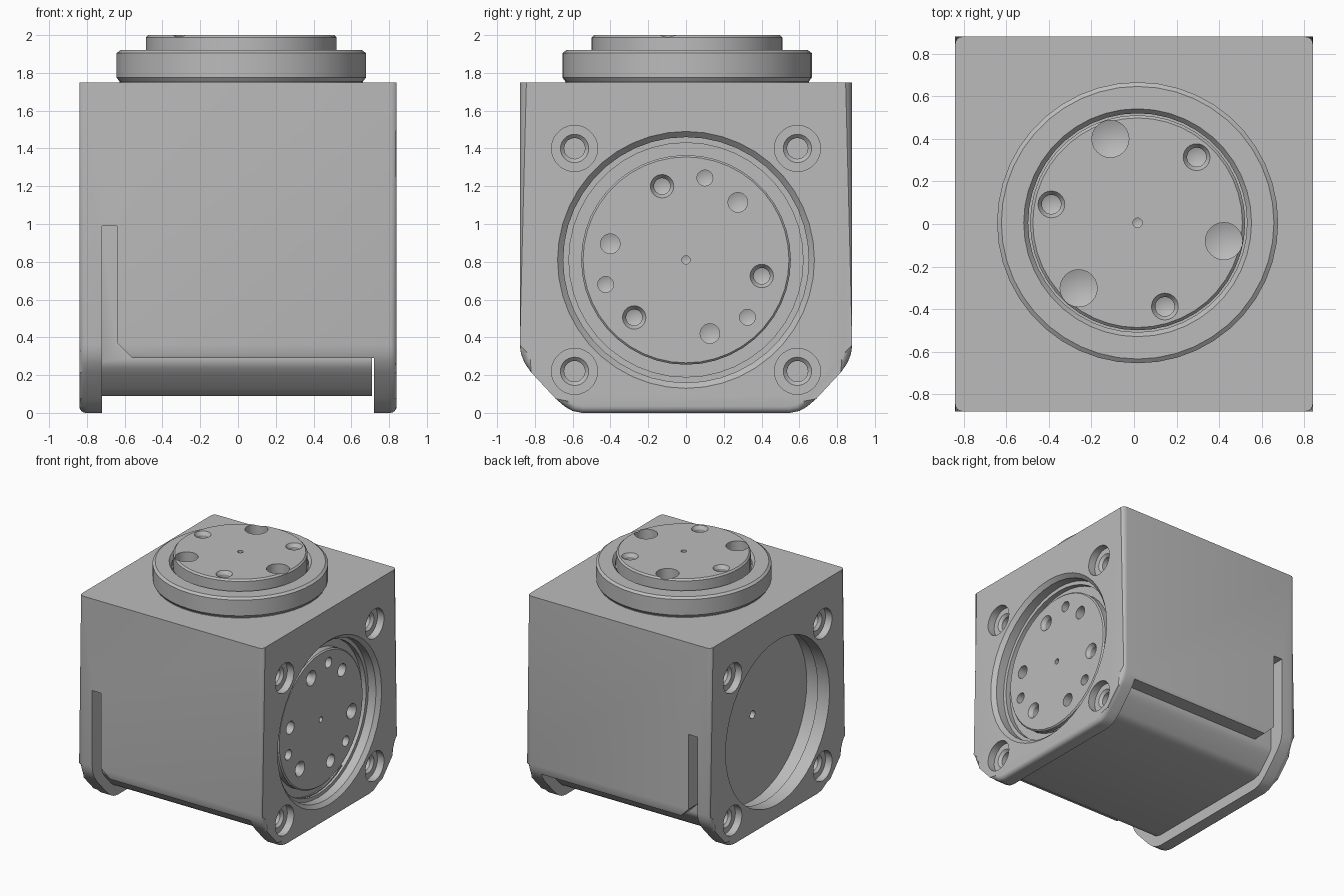
import bpy, bmesh, math
from mathutils import Matrix

cube = bpy.data.objects.get("Cube")
if cube:
    bpy.data.objects.remove(cube, do_unlink=True)

grey = bpy.data.materials.new("light_grey")
grey.use_nodes = True
colour = (0.5, 0.5, 0.5, 1)
grey.diffuse_color = colour
grey.node_tree.nodes["Principled BSDF"].inputs["Base Color"].default_value = colour

AXIS_Z = 0.81                                   # height of the sideways axis
HUB_X, HUB_Y = 0.017, 0.006                     # centre of the upper flange
UP = Matrix.Translation((HUB_X, HUB_Y, 0))


def side_frame(s):
    """Local z points outwards along x, local x and y become world y and z."""
    return Matrix(((0, 0, s, 0), (1, 0, 0, 0), (0, 1, 0, AXIS_Z), (0, 0, 0, 1)))


def finish(name, bm, helper=False):
    bmesh.ops.recalc_face_normals(bm, faces=bm.faces)
    mesh = bpy.data.meshes.new(name)
    bm.to_mesh(mesh)
    bm.free()
    mesh.materials.append(grey)
    ob = bpy.data.objects.new(name, mesh)
    bpy.context.collection.objects.link(ob)
    if helper:
        ob.hide_render = True
        ob.display_type = 'WIRE'
    return ob


def lathe(bm, profile, frame, u=0, v=0, steps=44):
    """Add a closed solid of revolution to bm."""
    part = bmesh.new()
    vs = [part.verts.new((r, 0, h)) for r, h in profile]
    es = [part.edges.new(p) for p in zip(vs, vs[1:])]
    bmesh.ops.spin(part, geom=vs + es, cent=(0, 0, 0), axis=(0, 0, 1),
                   angle=math.tau, steps=steps, use_merge=True)
    bmesh.ops.remove_doubles(part, verts=part.verts, dist=1e-5)
    part.transform(frame @ Matrix.Translation((u, v, 0)))
    bmesh.ops.recalc_face_normals(part, faces=part.faces)
    tmp = bpy.data.meshes.new("tmp")
    part.to_mesh(tmp)
    part.free()
    bm.from_mesh(tmp)
    bpy.data.meshes.remove(tmp)


def drill(bm, frame, top, r, depth, u=0, v=0, chamfer=0.0):
    """A hole cutter, optionally with a countersunk mouth."""
    mouth = r + chamfer
    pts = [(0, top + 0.03), (mouth, top + 0.03), (mouth, top)]
    if chamfer:
        pts.append((r, top - chamfer * 1.5))
    pts += [(r, top - depth), (0, top - depth - r * 0.4)]
    lathe(bm, pts, frame, u, v, 24)


def three_holes(bm, frame, top, ring, start, r, depth, chamfer=0.0):
    for k in range(3):
        a = math.radians(start + 120 * k)
        drill(bm, frame, top, r, depth, ring * math.cos(a), ring * math.sin(a), chamfer)


def prism(points, a, b, along):
    """Extrude a 2D outline along x (points are y, z) or y (points are x, z)."""
    bm = bmesh.new()
    place = (lambda p, t: (t, *p)) if along == 'x' else (lambda p, t: (p[0], t, p[1]))
    ends = [[bm.verts.new(place(p, t)) for p in points] for t in (a, b)]
    bm.faces.new(ends[0])
    bm.faces.new(ends[1])
    n = len(points)
    for i in range(n):
        j = (i + 1) % n
        bm.faces.new((ends[0][i], ends[0][j], ends[1][j], ends[1][i]))
    return bm


def mirrored(half):
    return half + [(-y, z) for y, z in reversed(half)]


def cut(ob, cutter):
    mod = ob.modifiers.new("cut", 'BOOLEAN')
    mod.operation = 'DIFFERENCE'
    mod.solver = 'EXACT'
    mod.object = cutter


def bake(ob):
    """Apply the modifiers and shade smooth with sharp creases."""
    bpy.context.view_layer.update()
    dg = bpy.context.evaluated_depsgraph_get()
    mesh = bpy.data.meshes.new_from_object(ob.evaluated_get(dg))
    ob.modifiers.clear()
    ob.data = mesh
    bpy.ops.object.select_all(action='DESELECT')
    ob.select_set(True)
    bpy.context.view_layer.objects.active = ob
    bpy.ops.object.shade_smooth_by_angle(angle=math.radians(28))


# Housing block with chamfered lower corners and softened side rims
outline = mirrored([(0.88, 1.75), (0.88, 0.36), (0.873, 0.31), (0.855, 0.265), (0.82, 0.215),
                    (0.69, 0.075), (0.64, 0.032), (0.6, 0.01), (0.55, 0)])
bm = prism(outline, -0.84, 0.84, 'x')
rim = [e for e in bm.edges
       if abs(e.verts[0].co.x - e.verts[1].co.x) < 0.01
       and min(v.co.z for v in e.verts) < 1.7]
bmesh.ops.bevel(bm, geom=rim, offset=0.035, segments=4, profile=0.5, affect='EDGES')
housing = finish("housing", bm)

# Lower recess and slots, leaving a narrower core between the side plates
core = finish("core_helper", prism(mirrored([
    (0.75, 1.3), (0.75, 0.27), (0.735, 0.24), (0.71, 0.21), (0.63, 0.125),
    (0.6, 0.102), (0.55, 0.09)]), -0.9, 0.71, 'x'), True)
recess = finish("recess_cutter", prism([
    (-0.72, -0.1), (-0.72, 0.99), (-0.64, 0.99), (-0.64, 0.37), (-0.56, 0.29),
    (0.72, 0.29), (0.72, -0.1)], -1, 1, 'y'), True)
cut(recess, core)

# Round bores: a recessed output disc on the left, an open pocket on the right
left, right = side_frame(1), side_frame(-1)
bm = bmesh.new()
lathe(bm, [(0, 0.9), (0.68, 0.9), (0.68, 0.84), (0.65, 0.81), (0.65, 0.74), (0.62, 0.74),
           (0.62, 0.7), (0.555, 0.7), (0.555, 0.75), (0.545, 0.76), (0, 0.76)], left)
lathe(bm, [(0, 0.9), (0.68, 0.9), (0.68, 0.73), (0.71, 0.73), (0.71, 0.61), (0, 0.61)], right)
bores = finish("bore_cutter", bm, True)

# Mounting holes at the plate corners, and the holes in the discs
bm = bmesh.new()
for frame in (left, right):
    for u in (-0.59, 0.59):
        for v in (-0.59, 0.59):
            lathe(bm, [(0, 0.9), (0.122, 0.9), (0.122, 0.78), (0.075, 0.78),
                       (0.055, 0.76), (0.055, 0.7), (0, 0.7)], frame, u, v, 28)
three_holes(bm, left, 0.76, 0.41, 108, 0.043, 0.1, 0.019)
three_holes(bm, left, 0.76, 0.41, 48, 0.052, 0.1)
three_holes(bm, left, 0.76, 0.445, 77, 0.042, 0.08)
drill(bm, left, 0.76, 0.022, 0.04)
drill(bm, right, 0.61, 0.032, 0.05)
holes = finish("hole_cutter", bm, True)

for cutter in (recess, bores, holes):
    cut(housing, cutter)
bake(housing)

# Upper collar and rotating hub
bm = bmesh.new()
lathe(bm, [(0, 1.74), (0.645, 1.74), (0.645, 1.755), (0.66, 1.775), (0.66, 1.905),
           (0.64, 1.92), (0.535, 1.92), (0.514, 1.895), (0.514, 1.86), (0.505, 1.86),
           (0.505, 1.987), (0.492, 2), (0, 2)], UP)
upper_flange = finish("upper_flange", bm)

bm = bmesh.new()
three_holes(bm, UP, 2, 0.414, 108, 0.087, 0.12)
three_holes(bm, UP, 2, 0.414, 48, 0.045, 0.1, 0.018)
drill(bm, UP, 2, 0.022, 0.04)
cut(upper_flange, finish("hub_hole_cutter", bm, True))
bake(upper_flange)

# Remove the helpers now that the cuts are baked
for ob in [o for o in bpy.context.collection.objects if o.name.endswith(("_cutter", "_helper"))]:
    bpy.data.objects.remove(ob, do_unlink=True)
